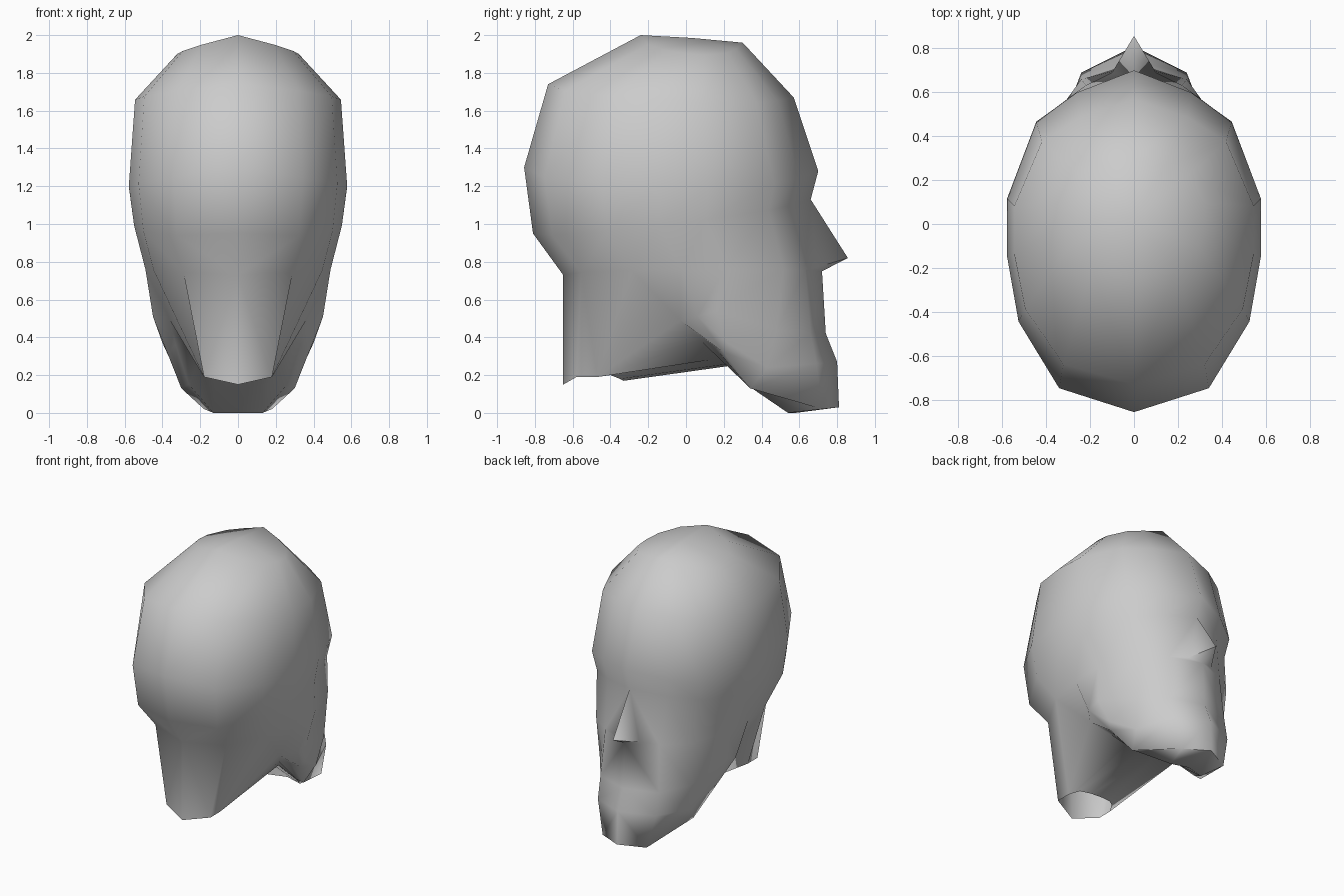
import bpy, bmesh

if "Cube" in bpy.data.objects:
    bpy.data.objects.remove(bpy.data.objects["Cube"])

bm = bmesh.new()
cache = {}


def vert(p):
    key = tuple(round(c, 4) for c in p)
    if key not in cache:
        cache[key] = bm.verts.new(key)
    return cache[key]


def face(*pts):
    vs = list(dict.fromkeys(vert(p) for p in pts))
    if len(vs) > 2 and bm.faces.get(vs) is None:
        bm.faces.new(vs)


def loft(rows, skip=()):
    for i, (a, b) in enumerate(zip(rows, rows[1:])):
        for j in range(len(a) - 1):
            if (i, j) not in skip:
                face(a[j], a[j + 1], b[j + 1], b[j])


# Half outline of the skull from face to nape
U = [0, .45, .77, 1, 1, .91, .59, 0]
V = [1, .87, .70, .25, -.09, -.47, -.86, -1]


def ring(w, yf, zf, yb, zb, dz):
    c, b = (yf + yb) / 2, (yf - yb) / 2
    return [(u * w, c + v * b, zb + (zf - zb) * (v + 1) / 2 + dz * u)
            for u, v in zip(U, V)]


# Skull: crown, forehead, brow, eyes, cheeks
skull = [ring(.32, .30, 1.96, -.24, 2.0, -.08),
         ring(.545, .57, 1.67, -.73, 1.74, -.05),
         ring(.578, .70, 1.28, -.857, 1.30, -.09),
         ring(.55, .66, 1.13, -.81, .95, -.04),
         ring(.49, .72, .75, -.65, .73, .02)]
loft(skull, skip={(3, 0)})
for a, b in zip(skull[0], skull[0][1:]):
    face((0, .03, 1.985), a, b)

# Nose
eyes, cheek = skull[3], skull[4]
wing, tip = (.10, .69, .77), (0, .857, .82)
face(eyes[0], eyes[1], cheek[1], wing)
face(eyes[0], wing, tip)
face(tip, wing, cheek[0])
face(wing, cheek[1], cheek[0])

# Lower face, jaw edge and underside of the chin
corner, inner = (.45, .06, .51), (.36, -.03, .49)
chin = [(0, .81, .03), (.18, .72, .02), (.30, .34, .13), (.375, .20, .32), corner]
throat = [(0, .24, .25), (.12, .23, .26), (.20, .19, .29), (.28, .08, .38), inner]
loft([cheek[:5],
      [(0, .74, .42), (.24, .66, .42), (.37, .48, .44), (.45, .16, .54), corner],
      [(0, .80, .27), (.24, .69, .26), (.34, .43, .24), (.40, .22, .37), corner],
      chin,
      [(0, .58, 0), (.13, .54, 0), (.26, .32, .15), (.33, .14, .36), inner],
      throat])
face(cheek[4], corner, inner)

# Neck, open at the bottom, with the throat running forward
side = (.18, -.47, .19)
loft([[cheek[7], cheek[6], cheek[5], cheek[4]],
      [(0, -.65, .15), (.18, -.58, .19), side, inner]])
loft([throat, [(0, -.33, .17), (.08, -.35, .18), (.14, -.40, .20), side, side]])

bmesh.ops.recalc_face_normals(bm, faces=bm.faces[:])
mesh = bpy.data.meshes.new("head")
bm.to_mesh(mesh)
bm.free()
head = bpy.data.objects.new("head", mesh)
bpy.context.collection.objects.link(head)
head.modifiers.new("mirror", 'MIRROR').use_clip = True

# Smooth shading with the hardest folds kept crisp
bpy.context.view_layer.objects.active = head
head.select_set(True)
bpy.ops.object.shade_smooth_by_angle(angle=1.15)
